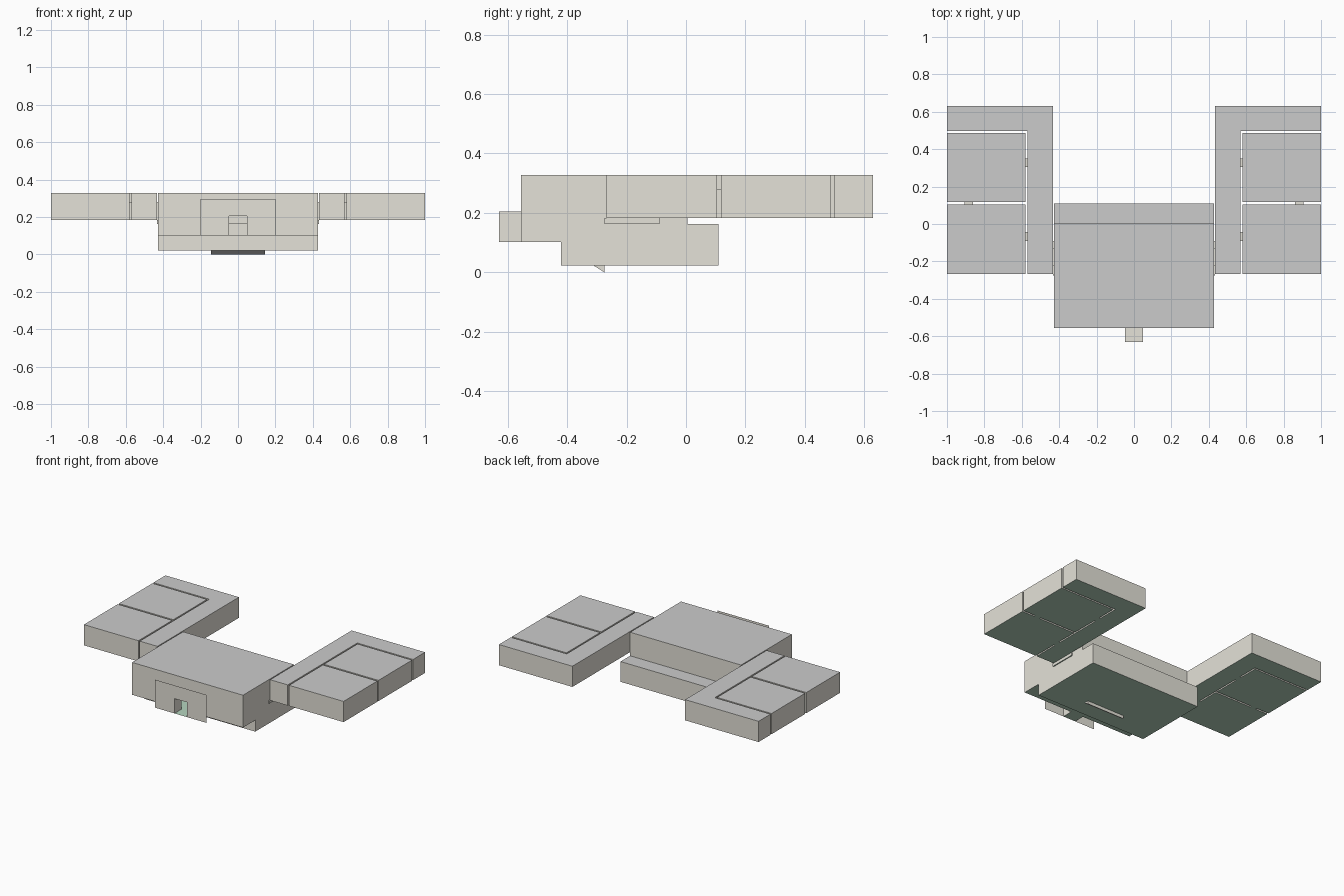
import bpy, bmesh

if "Cube" in bpy.data.objects:
    bpy.data.objects.remove(bpy.data.objects["Cube"])


def mat(name, col):
    m = bpy.data.materials.new(name)
    m.diffuse_color = (*col, 1)
    m.use_nodes = True
    m.node_tree.nodes["Principled BSDF"].inputs["Base Color"].default_value = m.diffuse_color
    return m


WALL, ROOF, FLOOR = 0, 1, 2
MATS = [mat("wall_beige", (0.78, 0.76, 0.69)),
        mat("roof_grey", (0.66, 0.66, 0.66)),
        mat("floor_green", (0.46, 0.66, 0.52))]


def face(bm, pts, m):
    f = bm.faces.new([bm.verts.new(p) for p in pts])
    f.material_index = m


def wall(bm, p, q, z0, z1, doors=()):
    """Upright sheet from p to q; doors are (start, end, top) distances along it."""
    length = ((q[0] - p[0]) ** 2 + (q[1] - p[1]) ** 2) ** 0.5
    prof = [(0, z0)]
    for a, b, t in doors:
        prof += [(a, z0), (a, t), (b, t), (b, z0)]
    prof += [(length, z0), (length, z1), (0, z1)]
    face(bm, [(p[0] + (q[0] - p[0]) * s / length,
               p[1] + (q[1] - p[1]) * s / length, z) for s, z in prof], WALL)


def finish(bm, name, mirror=False):
    bmesh.ops.remove_doubles(bm, verts=bm.verts, dist=1e-5)
    me = bpy.data.meshes.new(name)
    bm.to_mesh(me)
    bm.free()
    for m in MATS:
        me.materials.append(m)
    ob = bpy.data.objects.new(name, me)
    bpy.context.collection.objects.link(ob)
    if mirror:
        mod = ob.modifiers.new("mirror", 'MIRROR')
        mod.use_mirror_merge = False


def room(name, foot, z0, z1, doors={}, skip=(), top=ROOF, mirror=False):
    """Shell room on a counter-clockwise footprint; skipped edges stay open."""
    bm = bmesh.new()
    for i, p in enumerate(foot):
        if i not in skip:
            wall(bm, p, foot[(i + 1) % len(foot)], z0, z1, doors.get(i, ()))
    face(bm, [(x, y, z1) for x, y in foot], top)
    face(bm, [(x, y, z0) for x, y in reversed(foot)], FLOOR)
    finish(bm, name, mirror)


def rect(x0, x1, y0, y1):
    return [(x0, y0), (x1, y0), (x1, y1), (x0, y1)]


Z0, Z1, ZD = 0.183, 0.327, 0.28       # wing floor, roof, door head
XM, XC, XI, XR = 0.427, 0.434, 0.57, 0.58   # hall side, corridor, room side
YF, YB = -0.267, 0.63
YA, YC, YD, YE = 0.105, 0.117, 0.487, 0.498

# Wings: L-shaped corridor plus two rooms, mirrored to the left
room("corridor", [(XC, YF), (XI, YF), (XI, YE), (1, YE), (1, YB), (XC, YB)], Z0, Z1,
     {1: [(-0.09 - YF, -0.042 - YF, ZD), (0.305 - YF, 0.35 - YF, ZD)],
      5: [(YB + 0.13, YB + 0.225, ZD)]}, mirror=True)
room("front_room", rect(XR, 1, YF, YA), Z0, Z1,
     {2: [(0.095, 0.14, ZD)], 3: [(YA + 0.042, YA + 0.09, ZD)]}, mirror=True)
room("rear_room", rect(XR, 1, YC, YD), Z0, Z1,
     {0: [(0.86 - XR, 0.905 - XR, ZD)], 3: [(YD - 0.35, YD - 0.305, ZD)]}, mirror=True)

# Short door passages bridging the gaps
for name, r, skip in (
        ("front_room_passage", rect(XI, XR, -0.09, -0.042), (1, 3)),
        ("rear_room_passage", rect(XI, XR, 0.305, 0.35), (1, 3)),
        ("room_link_passage", rect(0.86, 0.905, YA, YC), (0, 2)),
        ("hall_passage", rect(XM, XC, -0.225, -0.13), (1, 3))):
    room(name, r, Z0, ZD, skip=skip, top=WALL, mirror=True)

# Main hall: raised front, sunken floor, low strip along the back
F, S, M, B = -0.555, -0.42, 0.005, 0.11
ZL, ZF, ZS = 0.022, 0.102, 0.163
bm = bmesh.new()
wall(bm, (-XM, F), (XM, F), ZF, Z1, [(XM - 0.048, XM + 0.048, 0.205)])
wall(bm, (-XM, S), (XM, S), ZL, ZF)
wall(bm, (XM, B), (-XM, B), ZL, ZS)
wall(bm, (XM, M), (-XM, M), ZS, Z1)
wall(bm, (XM, F), (XM, M), Z0, Z1, [(-0.225 - F, -0.13 - F, ZD)])
wall(bm, (-XM, M), (-XM, F), Z0, Z1, [(M + 0.13, M + 0.225, ZD)])
side = [(F, ZF), (S, ZF), (S, ZL), (B, ZL), (B, ZS), (M, ZS), (M, Z0), (F, Z0)]
face(bm, [(XM, y, z) for y, z in side], WALL)
face(bm, [(-XM, y, z) for y, z in reversed(side)], WALL)
for y0, y1, z, m in ((F, M, Z1, ROOF), (M, B, ZS, ROOF), (F, S, ZF, FLOOR), (S, B, ZL, FLOOR)):
    pts = [(x, y, z) for x, y in rect(-XM, XM, y0, y1)]
    face(bm, pts if m == ROOF else pts[::-1], m)
finish(bm, "main_hall")

# Entrance: thin front sheet with doorway, and passage to the hall
bm = bmesh.new()
wall(bm, (-0.2, -0.63), (0.2, -0.63), ZF, 0.297, [(0.152, 0.248, 0.205)])
finish(bm, "entrance_panel")
room("entrance_passage", rect(-0.048, 0.048, -0.63, F), ZF, 0.205, skip=(0, 2), top=WALL)

# Wedge recess under the hall floor
bm = bmesh.new()
x, a, b = 0.145, (-0.31, ZL), (-0.275, 0.0)
c = (b[0], ZL)
face(bm, [(-x, *a), (-x, *b), (x, *b), (x, *a)], ROOF)
face(bm, [(x, *b), (-x, *b), (-x, *c), (x, *c)], WALL)
face(bm, [(x, *a), (x, *b), (x, *c)], WALL)
face(bm, [(-x, *c), (-x, *b), (-x, *a)], WALL)
finish(bm, "floor_wedge")

# Thin sill under each hall passage
room("passage_sill", rect(XM, XC, -0.275, -0.09), ZS, Z0, top=WALL, mirror=True)
